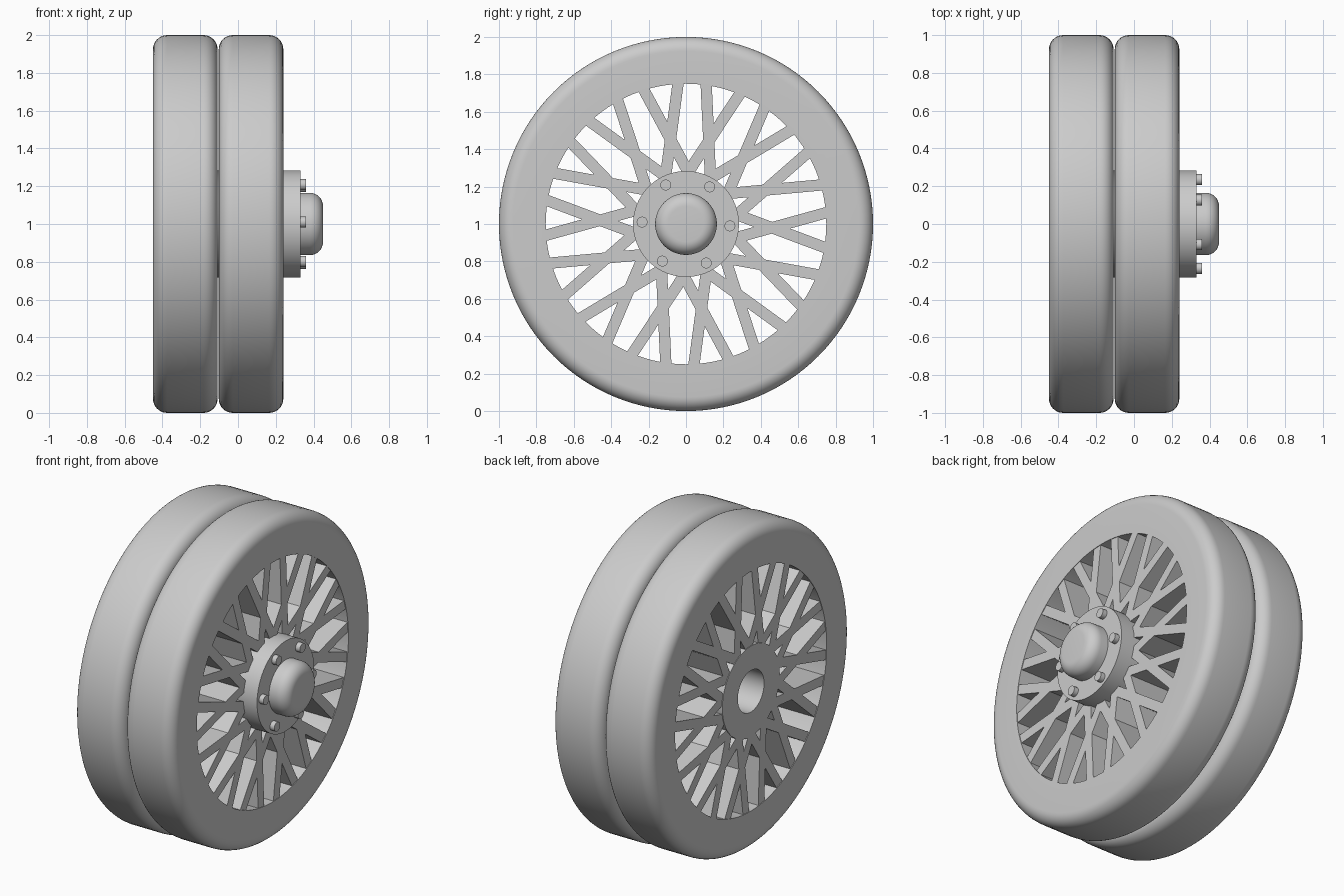
import bpy
import bmesh
from math import sin, cos, pi, radians
from mathutils import Matrix, Vector

if "Cube" in bpy.data.objects:
    bpy.data.objects.remove(bpy.data.objects["Cube"])

grey = bpy.data.materials.new("plain grey")
grey.use_nodes = True
grey.diffuse_color = (0.6, 0.6, 0.6, 1)
grey.node_tree.nodes["Principled BSDF"].inputs["Base Color"].default_value = (0.6, 0.6, 0.6, 1)

AXLE = Vector((0, 0, 1))
TURN = radians(-2.5)      # slight roll of the whole wheel
PAIRS = 14                # crossing spoke pairs per wheel


def finish(name, bm):
    bmesh.ops.recalc_face_normals(bm, faces=bm.faces)
    mesh = bpy.data.meshes.new(name)
    bm.to_mesh(mesh)
    bm.free()
    mesh.materials.append(grey)
    obj = bpy.data.objects.new(name, mesh)
    bpy.context.collection.objects.link(obj)
    bpy.ops.object.select_all(action="DESELECT")
    obj.select_set(True)
    bpy.context.view_layer.objects.active = obj
    bpy.ops.object.shade_smooth_by_angle(angle=radians(30))
    return obj


def corner(x, r, radius, start, steps=8):
    """Quarter arc of (x, r) points around a centre, from a start angle, clockwise."""
    return [(x + radius * cos(start - i * pi / 2 / steps),
             r + radius * sin(start - i * pi / 2 / steps)) for i in range(steps + 1)]


def lathe(name, profile, closed=True, segments=96):
    """Revolve (x, radius) points around the axle."""
    bm = bmesh.new()
    verts = [bm.verts.new(AXLE + Vector((x, r, 0))) for x, r in profile]
    count = len(verts) if closed else len(verts) - 1
    edges = [bm.edges.new((verts[i], verts[(i + 1) % len(verts)])) for i in range(count)]
    bmesh.ops.spin(bm, geom=verts + edges, cent=AXLE, axis=(1, 0, 0),
                   angle=2 * pi, steps=segments, use_duplicate=False)
    bmesh.ops.remove_doubles(bm, verts=bm.verts, dist=0.0002)
    return finish(name, bm)


def tyre(name, x0, x1, soft=0.075):
    top = 1 - soft
    lathe(name, [(x0, 0.75)] + corner(x0 + soft, top, soft, pi)
          + corner(x1 - soft, top, soft, pi / 2) + [(x1, 0.75)], segments=128)


def spokes(name, x0, x1, cross=0.46, tilt=radians(18)):
    """Flat bars that cross in pairs between the hub and the rim."""
    bm = bmesh.new()
    for i in range(PAIRS):
        middle = pi / 2 + TURN + (i + 0.5) * 2 * pi / PAIRS
        for side in (-1, 1):
            place = (Matrix.Translation(AXLE + Vector(((x0 + x1) / 2, 0, 0)))
                     @ Matrix.Rotation(middle, 4, "X")
                     @ Matrix.Translation((0, cross, 0))
                     @ Matrix.Rotation(side * tilt, 4, "X")
                     @ Matrix.Translation((0, 0.0375, 0))
                     @ Matrix.Diagonal((x1 - x0, 0.555, 0.06, 1)))
            bmesh.ops.create_cube(bm, size=1, matrix=place)
    finish(name, bm)


# Two wheels side by side
for label, x0, x1 in (("inner", -0.45, -0.108), ("outer", -0.102, 0.24)):
    tyre(label + "_tyre", x0, x1)
    spokes(label + "_spokes", x0 + 0.004, x1 - 0.004)

# Hub sleeve with open bore at the back
lathe("hub", [(-0.45, 0.13), (-0.45, 0.283), (0.33, 0.283), (0.33, 0.13)])

# Rounded axle cap
lathe("axle_cap", [(0.29, 0), (0.29, 0.165)] + corner(0.38, 0.095, 0.07, pi / 2)
      + [(0.45, 0)], closed=False, segments=64)

# Ring of bolts
bolts = bmesh.new()
for i in range(6):
    a = TURN + i * pi / 3
    spot = AXLE + Vector((0.335, 0.235 * cos(a), 0.235 * sin(a)))
    bmesh.ops.create_cone(bolts, cap_ends=True, segments=24, radius1=0.029, radius2=0.029,
                          depth=0.05, matrix=Matrix.Translation(spot) @ Matrix.Rotation(pi / 2, 4, "Y"))
finish("hub_bolts", bolts)
